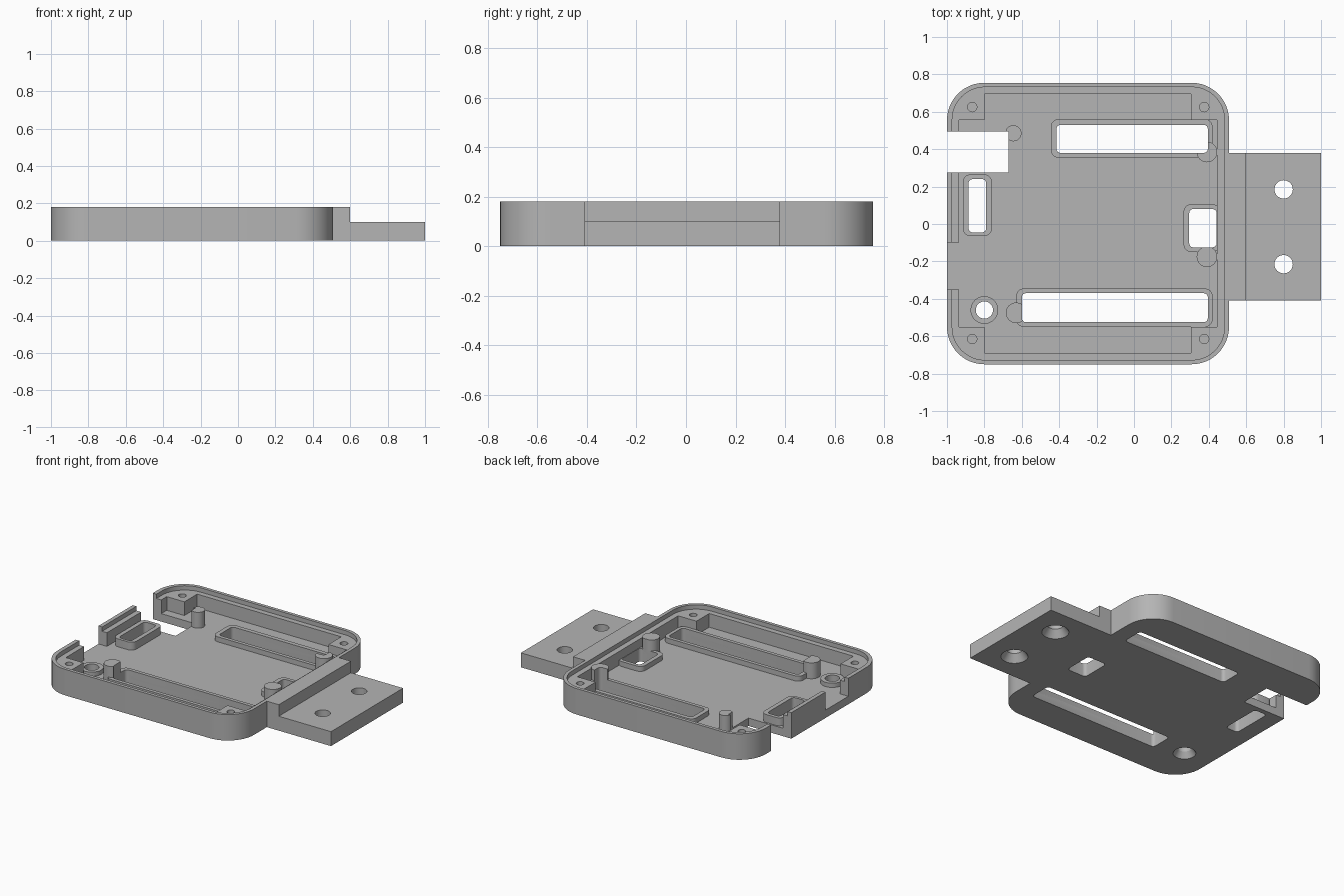
import bpy
import bmesh
from math import sin, cos, pi

cube = bpy.data.objects.get("Cube")
if cube:
    bpy.data.objects.remove(cube)

FLOOR, LEDGE, TOP = 0.055, 0.15, 0.18
OVER, UNDER = 0.3, -0.1

grey = bpy.data.materials.new("plain grey")
grey.use_nodes = True
grey.diffuse_color = (0.46, 0.46, 0.46, 1)
for node in grey.node_tree.nodes:
    if node.type == 'BSDF_PRINCIPLED':
        node.inputs["Base Color"].default_value = grey.diffuse_color


def make(name, bm):
    bmesh.ops.recalc_face_normals(bm, faces=bm.faces)
    mesh = bpy.data.meshes.new(name)
    bm.to_mesh(mesh)
    bm.free()
    mesh.materials.append(grey)
    ob = bpy.data.objects.new(name, mesh)
    bpy.context.collection.objects.link(ob)
    return ob


def prism(name, outline, z0, z1):
    bm = bmesh.new()
    face = bm.faces.new([bm.verts.new((x, y, z0)) for x, y in outline])
    side = bmesh.ops.extrude_face_region(bm, geom=[face])["geom"]
    verts = [v for v in side if isinstance(v, bmesh.types.BMVert)]
    bmesh.ops.translate(bm, verts=verts, vec=(0, 0, z1 - z0))
    return make(name, bm)


def slab(name, x0, x1, y0, y1, z0, z1, r=0, steps=6):
    """Upright block, with rounded vertical corners when r is set."""
    corners = [(x1 - r, y1 - r), (x0 + r, y1 - r), (x0 + r, y0 + r), (x1 - r, y0 + r)]
    if r == 0:
        return prism(name, corners, z0, z1)
    pts = []
    for q, (cx, cy) in enumerate(corners):
        for i in range(steps + 1):
            a = (q + i / steps) * pi / 2
            pts.append((cx + r * cos(a), cy + r * sin(a)))
    return prism(name, pts, z0, z1)


def rod(name, x, y, r, z0, z1, r_top=None):
    bm = bmesh.new()
    bmesh.ops.create_cone(bm, cap_ends=True, segments=32, radius1=r,
                          radius2=r if r_top is None else r_top, depth=z1 - z0)
    bmesh.ops.translate(bm, verts=bm.verts, vec=(x, y, (z0 + z1) / 2))
    return make(name, bm)


def cut(ob, cutters):
    for c in cutters:
        mod = ob.modifiers.new("cut", 'BOOLEAN')
        mod.operation, mod.solver, mod.object = 'DIFFERENCE', 'EXACT', c
    bpy.context.view_layer.update()
    done = bpy.data.meshes.new_from_object(
        ob.evaluated_get(bpy.context.evaluated_depsgraph_get()))
    ob.modifiers.clear()
    ob.data = done


# Slots: hole rectangle, rim rectangle, rim height
slots = {
    "back_slot": ((-0.415, 0.395, 0.38, 0.53), (-0.445, 0.42, 0.355, 0.56), 0.09),
    "front_slot": ((-0.6, 0.395, -0.525, -0.37), (-0.63, 0.42, -0.55, -0.345), 0.09),
    "right_slot": ((-0.885, -0.79, -0.045, 0.24), (-0.915, -0.76, -0.065, 0.265), 0.11),
    "left_slot": ((0.295, 0.442, -0.125, 0.08), (0.265, 0.46, -0.15, 0.105), 0.09),
}
slot_cutters = [slab(n + "_cutter", *hole, UNDER, OVER, 0.022, 4)
                for n, (hole, rim, h) in slots.items()]
screw_cutters = [rod("screw_cutter", -0.8, -0.46, 0.046, UNDER, OVER),
                 rod("screw_sink_cutter", -0.8, -0.46, 0.085, -0.02, 0.04, 0.046)]
notch = slab("notch_cutter", -1.1, -0.672, 0.275, 0.495, UNDER, OVER)

# Interior shape: two crossing pockets leave the square corner bosses
tray_cutters = [
    slab("long_pocket_cutter", -0.8, 0.305, -0.69, 0.695, FLOOR, OVER),
    slab("wide_pocket_cutter", -0.935, 0.445, -0.55, 0.555, FLOOR, OVER),
    slab("lip_cutter", -0.972, 0.484, -0.727, 0.732, LEDGE, OVER, 0.175, 12),
    slab("cable_gap_cutter", -1.1, -0.9, -0.35, -0.1, FLOOR, OVER),
    notch,
]
tray_cutters += [rod("boss_hole_cutter", x, y, 0.025, 0.06, OVER)
                 for x in (-0.865, 0.375) for y in (-0.615, 0.625)]

# Tray
tray = slab("tray", -1, 0.508, -0.75, 0.755, 0, TOP, 0.2, 12)
cut(tray, tray_cutters + slot_cutters + screw_cutters)
parts = [tray]

# Stepped mounting tab with countersunk holes
step = [(0.505, 0), (1, 0), (1, 0.1), (0.6, 0.1), (0.6, TOP), (0.505, TOP)]
bm = bmesh.new()
profile = bm.faces.new([bm.verts.new((x, -0.41, z)) for x, z in step])
grown = bmesh.ops.extrude_face_region(bm, geom=[profile])["geom"]
bmesh.ops.translate(bm, vec=(0, 0.79, 0),
                    verts=[v for v in grown if isinstance(v, bmesh.types.BMVert)])
tab = make("mounting_tab", bm)
tab_cutters = []
for y in (-0.215, 0.185):
    tab_cutters.append(rod("tab_hole_cutter", 0.8, y, 0.049, UNDER, OVER))
    tab_cutters.append(rod("tab_sink_cutter", 0.8, y, 0.1, -0.02, 0.05, 0.049))
cut(tab, tab_cutters)
parts.append(tab)

# Raised rims around the slots and the screw hole
for name, (hole, rim, height) in slots.items():
    ob = slab(name + "_rim", *rim, FLOOR - 0.01, height, 0.04, 5)
    cut(ob, slot_cutters)
    parts.append(ob)
ring = rod("screw_ring", -0.8, -0.46, 0.074, FLOOR - 0.01, 0.085)
cut(ring, screw_cutters)
parts.append(ring)

# Support posts, trimmed where they meet a slot or the notch
posts = {"post_back_right": (-0.645, 0.485, 0.043), "post_back_left": (0.39, 0.385, 0.055),
         "post_middle_left": (0.39, -0.175, 0.055), "post_front_right": (-0.63, -0.475, 0.055)}
for name, (x, y, r) in posts.items():
    ob = rod(name, x, y, r, FLOOR - 0.01, 0.165)
    cut(ob, slot_cutters + [notch])
    parts.append(ob)

# Remove the cutters
for c in set(tray_cutters + slot_cutters + screw_cutters + tab_cutters):
    bpy.data.objects.remove(c)

# Smooth the rounded sides, keep the edges sharp
bpy.ops.object.select_all(action='DESELECT')
for ob in parts:
    ob.select_set(True)
bpy.context.view_layer.objects.active = tray
bpy.ops.object.shade_smooth_by_angle(angle=0.5)
